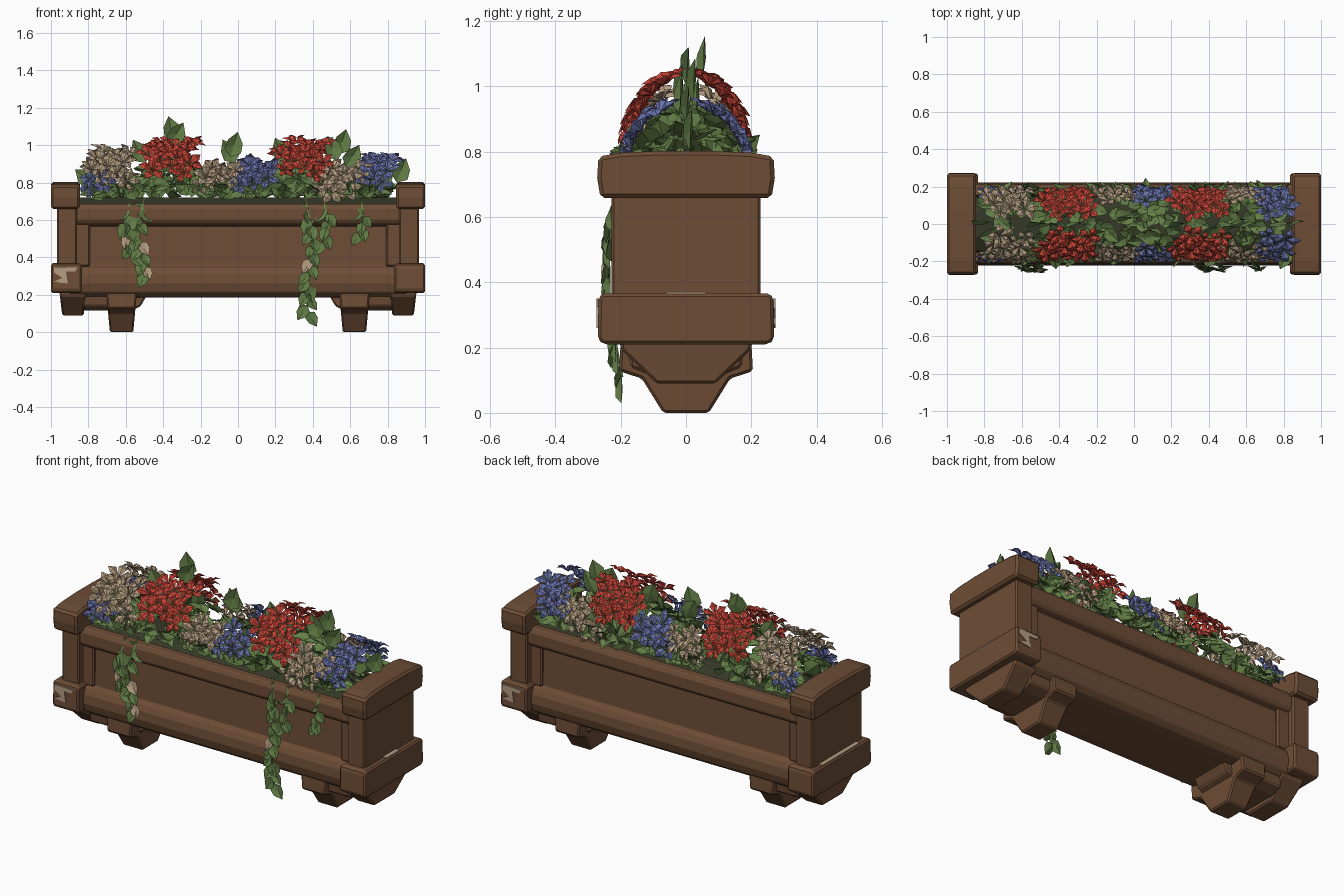
import bpy, bmesh, math, random
from mathutils import Vector

random.seed(7)
cube = bpy.data.objects.get("Cube")
if cube:
    bpy.data.objects.remove(cube)


def material(name, rgb):
    m = bpy.data.materials.new(name)
    m.use_nodes = True
    m.diffuse_color = (*rgb, 1)
    m.node_tree.nodes["Principled BSDF"].inputs["Base Color"].default_value = (*rgb, 1)
    return m


wood = material("brown wood", (.155, .074, .036))
soil = material("dark soil", (.035, .04, .02))
green = material("leaf green", (.125, .21, .062))
red = material("red petals", (.6, .06, .04))
blue = material("blue petals", (.14, .165, .4))
cream = material("cream", (.46, .34, .22))


def finish(bm, name, mats, bevel=0.0):
    mesh = bpy.data.meshes.new(name)
    bm.to_mesh(mesh)
    bm.free()
    ob = bpy.data.objects.new(name, mesh)
    bpy.context.collection.objects.link(ob)
    for m in mats:
        mesh.materials.append(m)
    if bevel:
        b = ob.modifiers.new("soft edges", 'BEVEL')
        b.width = bevel
        b.segments = 1
    return ob


def prism(name, profile, x0, x1, mat=wood, bevel=.008, taper=0.0, axis='x'):
    """Extrude a closed profile; taper pulls the lower points toward the middle."""
    bm = bmesh.new()
    top = max(p[1] for p in profile)
    low = min(p[1] for p in profile)
    rings = []
    for x, sgn in ((x0, 1), (x1, -1)):
        ring = []
        for a, z in profile:
            t = x + sgn * taper * (top - z) / (top - low)
            ring.append(bm.verts.new((t, a, z) if axis == 'x' else (a, t, z)))
        rings.append(ring)
    n = len(profile)
    bm.faces.new(rings[0])
    bm.faces.new(rings[1][::-1])
    for i in range(n):
        j = (i + 1) % n
        bm.faces.new((rings[0][j], rings[0][i], rings[1][i], rings[1][j]))
    bmesh.ops.recalc_face_normals(bm, faces=bm.faces)
    return finish(bm, name, [mat], bevel)


def mirrored(half):
    return half + [(-y, z) for y, z in reversed(half)]


def rect(w, z0, z1):
    return [(-w, z0), (w, z0), (w, z1), (-w, z1)]


# Trough: rounded lower rail, recessed panel and top rim in one profile
trough = prism("trough", mirrored([
    (.13, .185), (.18, .19), (.21, .215), (.222, .26), (.218, .31), (.2, .345), (.178, .355),
    (.172, .57), (.2, .58), (.213, .6), (.213, .66), (.2, .685), (.15, .685), (.15, .65)]),
    -.9, .9, bevel=.004)
prism("soil_bed", mirrored([(.152, .64), (.145, .68), (.07, .72)]), -.86, .86, soil, 0)

# Ends and feet
for s, side in ((1, "left"), (-1, "right")):
    def part(name, prof, a, b, **kw):
        return prism(side + "_" + name, prof, *sorted((s * a, s * b)), **kw)

    part("end_cap", mirrored([(.262, .658), (.272, .72), (.268, .785), (.2, .797), (.08, .802)]),
         .845, 1, bevel=.012)
    part("end_post", rect(.228, .33, .68), .86, .968)
    part("panel_stile", rect(.19, .35, .59), .79, .87)
    part("end_base", mirrored([(.252, .21), (.27, .225), (.268, .35), (.258, .366)]),
         .835, 1, bevel=.012)
    part("end_bracket", mirrored([(.09, .09), (.2, .195), (.2, .22)]), .81, .955, taper=.015)
    part("foot_link", mirrored([(.11, .115), (.17, .14), (.18, .22)]), .67, .83)
    part("foot", mirrored([(.07, 0), (.135, .105), (.205, .128), (.2, .22)]),
         .54, .705, taper=.02)
    gusset = [(s * x, z) for x, z in ((.56, .12), (.56, .21), (.48, .21), (.52, .14))]
    prism(side + "_foot_gusset", gusset, -.12, .12, axis='y')
    # Worn paint on the ledge and on one corner of the base
    part("ledge_wear", rect(.17 if s < 0 else .06, .364, .371), .968, .993, mat=cream, bevel=0)
    patch = [(s * x, z) for x, z in ((.985, .35), (.86, .345), (.87, .325), (.92, .325),
                                     (.91, .26), (.985, .27), (.94, .29), (.985, .32))]
    prism(side + "_base_wear", patch, s * .266, s * .274, mat=cream, bevel=0, axis='y')


def add_leaf(bm, base, along, normal, length, mat=0):
    """Pointed leaf folded along its midrib."""
    along = along.normalized()
    side = along.cross(normal).normalized()
    up = side.cross(along)

    def pt(a, b, c):
        return bm.verts.new(base + length * (along * a + side * b + up * c))
    root, mid, tip = pt(0, 0, 0), pt(.5, 0, -.08), pt(1, 0, -.06)
    for k in (1, -1):
        low, high = pt(.25, k * .34, .06), pt(.62, k * .3, .05)
        for f in ((root, low, mid), (mid, low, high), (mid, high, tip)):
            bm.faces.new(f if k > 0 else f[::-1]).material_index = mat


def add_flower(bm, centre, normal, r):
    """Five broad petals around a sunken centre."""
    normal = normal.normalized()
    u = normal.orthogonal().normalized()
    v = normal.cross(u)
    spin = random.uniform(0, math.tau)

    def pt(ang, rad, lift):
        return bm.verts.new(centre + r * (rad * (u * math.cos(ang) + v * math.sin(ang))
                                          + normal * lift))
    eye = pt(0, 0, -.25)
    for k in range(5):
        a = spin + k * math.tau / 5
        left, right = pt(a - .52, .72, .1), pt(a + .52, .72, .1)
        mid, tip = pt(a, .6, .25), pt(a, 1.15, .05)
        for f in ((eye, left, mid), (eye, mid, right), (mid, left, tip), (mid, tip, right)):
            bm.faces.new(f)


def dome(x, angle, height, side):
    """Point and outward direction on the planting mound."""
    p = Vector((x, side * .185 * math.sin(angle), .76 + (height - .76) * math.cos(angle)))
    return p, Vector((random.uniform(-.4, .4), side * math.sin(angle), math.cos(angle) + .1))


# Flower clusters: colour, x, half width, height, angle range, count per side
clusters = [
    (red, -.35, .13, 1.04, 18, 72, 13), (red, .36, .13, 1.04, 18, 72, 13),
    (cream, -.67, .11, .99, 18, 80, 10), (cream, -.1, .1, .95, 45, 85, 7),
    (cream, .56, .12, .94, 45, 95, 9), (blue, -.76, .05, .9, 60, 85, 4),
    (blue, .1, .1, .97, 45, 85, 7), (blue, .75, .08, .95, 18, 80, 8)]
blooms = {m: bmesh.new() for m in (red, blue, cream)}
for mat, cx, rx, h, a0, a1, n in clusters:
    for side in (1, -1):
        for i in range(n):
            ang = math.radians(a0 + (a1 - a0) * (i + .5) / n)
            x = cx + rx * (2 * ((i * .618 + .3) % 1) - 1)
            p, out = dome(x, ang, h, side)
            add_flower(blooms[mat], p, out, random.uniform(.05, .07))
for mat, bm in blooms.items():
    finish(bm, mat.name.split()[0] + "_flowers", [mat])

# Foliage mound
bm = bmesh.new()
for i in range(430):
    x = random.uniform(-.81, .81)
    h = .87 + .08 * math.cos(math.tau * (x - .36) / .72)
    ang = math.radians(random.uniform(0, 105))
    p, out = dome(x, ang, h - random.uniform(0, .08), random.choice((1, -1)))
    along = Vector((random.uniform(-1, 1), out.y * .5 + random.uniform(-.4, .4),
                    random.uniform(-.5, .6)))
    add_leaf(bm, p - along.normalized() * .05, along, out, random.uniform(.08, .12))

# Tall leaves rising above the flowers
for x, y, z, lean in ((-.37, .05, 1.155, -.2), (-.29, 0, 1.12, .6), (-.56, 0, 1.03, -.5),
                      (-.08, .03, 1.03, -.5), (0, -.02, 1.07, .3), (.58, .02, 1.085, .3),
                      (.48, -.02, 1.05, -.4), (.2, 0, 1.04, -.4), (.9, .01, .93, .4),
                      (.84, 0, .87, 1.5), (-.87, .01, .87, -1.2), (.65, 0, 1.0, .6)):
    along = Vector((lean, 0, 1)).normalized()
    add_leaf(bm, Vector((x, y, z)) - along * .14, along, Vector((.25, -1, 0)), .14)
finish(bm, "foliage", [green])

# Trailing vines on the front
vines = [[(-.5, -.2, .72), (-.54, -.24, .55), (-.49, -.24, .32)],
         [(-.58, -.2, .7), (-.6, -.24, .55), (-.57, -.24, .42)],
         [(.36, -.2, .72), (.4, -.24, .5), (.38, -.24, .32), (.37, -.2, .11)],
         [(.46, -.2, .7), (.48, -.24, .6), (.46, -.24, .48)],
         [(.66, -.2, .7), (.67, -.235, .62), (.66, -.235, .53)]]
bm = bmesh.new()
for path in vines:
    pts = [Vector(p) for p in path]
    for a, b in zip(pts, pts[1:]):
        steps = max(2, round((b - a).length / .036))
        for i in range(steps):
            k = 1 if i % 2 else -1
            along = Vector((k * random.uniform(.2, .9), random.uniform(-.2, .1), -1))
            pale = 1 if random.random() < .1 else 0
            add_leaf(bm, a.lerp(b, (i + 1) / steps), along,
                     Vector((k * .3, -1, random.uniform(0, .4))), random.uniform(.075, .1), pale)
        # Thin triangular stem
        ring = [[bm.verts.new(e + o) for o in (Vector((-.005, 0, 0)), Vector((.005, 0, 0)),
                                               Vector((0, .008, 0)))] for e in (a, b)]
        for i in range(3):
            j = (i + 1) % 3
            bm.faces.new((ring[0][i], ring[1][i], ring[1][j], ring[0][j]))
finish(bm, "trailing_vines", [green, cream])
